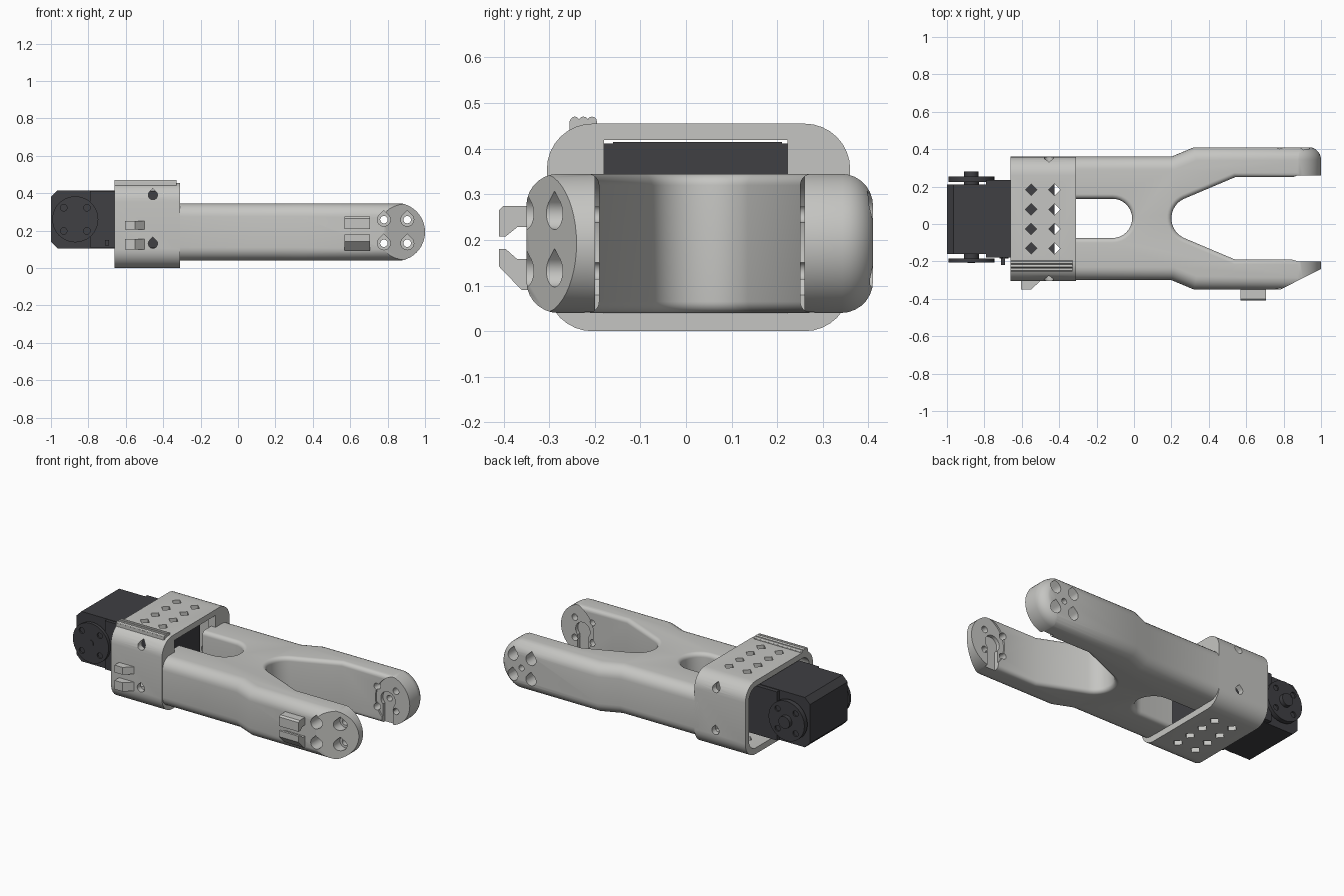
import bpy, bmesh, math

if "Cube" in bpy.data.objects:
    bpy.data.objects.remove(bpy.data.objects["Cube"], do_unlink=True)


def material(name, color):
    m = bpy.data.materials.new(name)
    m.use_nodes = True
    m.diffuse_color = color
    bsdf = next(n for n in m.node_tree.nodes if n.type == 'BSDF_PRINCIPLED')
    bsdf.inputs["Base Color"].default_value = color
    return m


GREY = material("light grey plastic", (0.56, 0.56, 0.54, 1))
DARK = material("dark servo plastic", (0.05, 0.05, 0.056, 1))
MID = 0.03      # y of the fork's symmetry plane
AXLE = 0.19     # height of the arm centre line


# Profile helpers
def arc(cx, cy, r, a0, a1, n=16):
    steps = [math.radians(a0 + (a1 - a0) * i / n) for i in range(n + 1)]
    return [(cx + r * math.cos(a), cy + r * math.sin(a)) for a in steps]


def circle(cx, cy, r, n=32):
    return arc(cx, cy, r, 0, 360, n)[:-1]


def rect(x0, x1, y0, y1):
    return [(x0, y0), (x1, y0), (x1, y1), (x0, y1)]


def round_rect(x0, x1, y0, y1, r):
    corners = [(x1 - r, y1 - r), (x0 + r, y1 - r), (x0 + r, y0 + r), (x1 - r, y0 + r)]
    return [p for i, c in enumerate(corners) for p in arc(*c, r, 90 * i, 90 * i + 90, 8)]


def teardrop(cx, cy, r):
    return arc(cx, cy, r, 135, 405, 18) + [(cx, cy + r * 1.41)]


# Extrude a profile along an axis, with optional rounded rims
def prism(name, pts, axis, lo, hi, mat=GREY, bevels=()):
    place = {'X': lambda a, b, t: (t, a, b),
             'Y': lambda a, b, t: (a, t, b),
             'Z': lambda a, b, t: (a, b, t)}[axis]
    bm = bmesh.new()
    low = [bm.verts.new(place(a, b, lo)) for a, b in pts]
    high = [bm.verts.new(place(a, b, hi)) for a, b in pts]
    bm.faces.new(low)
    bm.faces.new(high)
    for i in range(len(pts)):
        j = (i + 1) % len(pts)
        bm.faces.new((low[i], low[j], high[j], high[i]))
    bmesh.ops.recalc_face_normals(bm, faces=bm.faces)
    k = 'XYZ'.index(axis)
    for radius, rule in bevels:
        rim = [e for e in bm.edges
               if abs(e.verts[0].co[k] - e.verts[1].co[k]) < 1e-5
               and min(abs(e.verts[0].co[k] - t) for t in (lo, hi)) < 1e-5
               and rule((e.verts[0].co + e.verts[1].co) / 2)]
        bmesh.ops.bevel(bm, geom=rim, offset=radius, offset_type='OFFSET', segments=7,
                        profile=0.5, affect='EDGES', clamp_overlap=False)
    mesh = bpy.data.meshes.new(name)
    bm.to_mesh(mesh)
    bm.free()
    obj = bpy.data.objects.new(name, mesh)
    bpy.context.collection.objects.link(obj)
    mesh.materials.append(mat)
    return obj


def activate(obj):
    bpy.ops.object.select_all(action='DESELECT')
    bpy.context.view_layer.objects.active = obj
    obj.select_set(True)


def cut(target, pts, axis, lo, hi, operation='DIFFERENCE', bevels=()):
    tool = prism("cutter", pts, axis, lo, hi, GREY, bevels)
    tool.hide_render = True
    activate(target)
    mod = target.modifiers.new("cut", 'BOOLEAN')
    mod.operation, mod.solver, mod.object = operation, 'EXACT', tool
    bpy.ops.object.modifier_apply(modifier=mod.name)
    bpy.data.objects.remove(tool, do_unlink=True)


# Forked arm: one H-shaped outline with rounded rims
half = [(-0.34, 0.33), (0.2, 0.33), (0.32, 0.38), (1.05, 0.38), (1.05, 0.22), (0.54, 0.22)]
upper = [(x, MID + y) for x, y in half]
lower = [(x, MID - y) for x, y in reversed(half)]
outline = upper + arc(0.315, MID, 0.115, 114, 246) + lower
outline += [(-0.34, MID - 0.105)] + arc(-0.115, MID, 0.105, -90, 90) + [(-0.34, MID + 0.105)]


def not_end(c):
    return -0.335 < c.x < 1.04


arm = prism("forked_arm", outline, 'Z', 0.04, 0.345, GREY, [
    (0.07, lambda c: not_end(c) and abs(c.y - MID) > 0.26),
    (0.025, lambda c: not_end(c) and abs(c.y - MID) < 0.23)])

# Round the tips, then taper the outside of the front one
tip = [(-0.5, 0.037)] + arc(0.8445, 0.1925, 0.1555, -90, 90, 24) + [(-0.5, 0.348)]
cut(arm, tip, 'Y', -0.36, 0.413, 'INTERSECT', [(0.07, lambda c: c.x > -0.4)])
cut(arm, [(0.76, -0.362), (1.05, -0.2145), (1.05, -0.5), (0.7, -0.5)], 'Z', 0, 0.5)

# Horn seats, keyhole slots and screw holes in the tips
cut(arm, circle(0.93, AXLE, 0.16, 48), 'Y', -0.2, 0.26)
for y0, y1 in ((-0.222, -0.15), (0.2, 0.282)):
    keyhole = arc(0.85, AXLE, 0.05, -45, 225) + [(0.815, 0.0), (0.885, 0.0)]
    cut(arm, keyhole, 'Y', y0, y1)
for x in (0.78, 0.905):
    for z in (0.132, 0.258):
        cut(arm, teardrop(x, z, 0.035), 'Y', -0.5, -0.24)
        cut(arm, teardrop(x, z, 0.035), 'Y', 0.31, 0.5)
        cut(arm, circle(x, z, 0.02, 16), 'Y', -0.6, 0.6)
cut(arm, circle(0.845, AXLE, 0.018, 16), 'Y', 0.2, 0.5)

# Cable clip jaws on the front arm
jaw_top = [(-0.33, 0.275), (-0.4, 0.275), (-0.41, 0.265), (-0.41, 0.208),
           (-0.395, 0.208), (-0.37, 0.228), (-0.33, 0.228)]
jaw_low = [(-0.33, 0.158), (-0.37, 0.158), (-0.395, 0.18), (-0.41, 0.18),
           (-0.41, 0.142), (-0.36, 0.09), (-0.33, 0.09)]
prism("arm_clip_upper", jaw_top, 'X', 0.57, 0.705)
prism("arm_clip_lower", jaw_low, 'X', 0.57, 0.705)

# Servo bracket: rounded sleeve, narrower at the arm end
bracket = prism("servo_bracket", round_rect(-0.305, 0.36, 0, 0.455, 0.1), 'X', -0.66, -0.31)
cut(bracket, round_rect(-0.27, 0.325, 0.038, 0.42, 0.07), 'X', -0.7, -0.36)
cut(bracket, rect(-0.18, 0.222, 0.039, 0.419), 'X', -0.5, -0.2)
for x in (-0.55, -0.425):
    for y in (-0.13, -0.027, 0.078, 0.183):
        cut(bracket, circle(x, y, 0.031, 4), 'Z', -0.1, 0.6)
for z in (0.13, 0.39):
    cut(bracket, teardrop(-0.455, z, 0.025), 'Y', -0.5, 0.5)

# Grip ridges and clip tabs on the bracket
prism("ridge_base", rect(-0.255, -0.195, 0.42, 0.461), 'X', -0.66, -0.33)
for y in (-0.244, -0.225, -0.206):
    prism("grip_ridge", circle(y, 0.46, 0.0105, 12), 'X', -0.66, -0.33)
tab = [(-0.605, -0.28), (-0.605, -0.35), (-0.55, -0.35), (-0.49, -0.295), (-0.49, -0.28)]
for z0, z1 in ((0.205, 0.25), (0.1, 0.155)):
    prism("bracket_clip", tab, 'Z', z0, z1)

# Servo case
case = [(-1, 0.14), (-0.965, 0.105), (-0.425, 0.105), (-0.425, 0.415), (-0.965, 0.415), (-1, 0.38)]
prism("servo_case", case, 'Y', -0.16, 0.21, DARK)
prism("servo_shoulder", rect(-0.79, -0.425, 0.11, 0.412), 'Y', -0.18, 0.235, DARK)
prism("cable_pin", rect(-0.71, -0.69, 0.12, 0.15), 'Y', -0.22, -0.17, DARK)

# Servo horns on both sides, with hub, rim disc and screws
HX, HZ = -0.87, 0.26
for side, y, inner, cap in ((-1, -0.185, -0.15, -0.209), (1, 0.225, 0.2, 0.28)):
    face = y + side * (0.02 if side < 0 else 0.03)
    prism("horn_hub", circle(HX, HZ, 0.04), 'Y', *sorted((inner, y)), DARK)
    horn = prism("horn_disc", circle(HX, HZ, 0.123, 48), 'Y', *sorted((y, face)), DARK)
    for dx in (-0.062, 0.062):
        for dz in (-0.062, 0.062):
            cut(horn, circle(HX + dx, HZ + dz, 0.018, 12), 'Y',
                *sorted((face - side * 0.01, face + side * 0.05)))
    prism("horn_cap", circle(HX, HZ, 0.038 if side > 0 else 0.02, 24), 'Y',
          *sorted((face - side * 0.005, cap)), DARK)

# Rows of small connector studs on the front shoulder
for x in (-0.71, -0.68):
    for i in range(7):
        prism("connector_stud", circle(x, 0.17 + i * 0.033, 0.009, 8), 'Y', -0.185, -0.175, DARK)

for obj in bpy.context.scene.objects:
    if obj.type == 'MESH' and obj.data.materials and obj.data.materials[0] in (GREY, DARK):
        activate(obj)
        bpy.ops.object.shade_smooth_by_angle(angle=math.radians(30))
